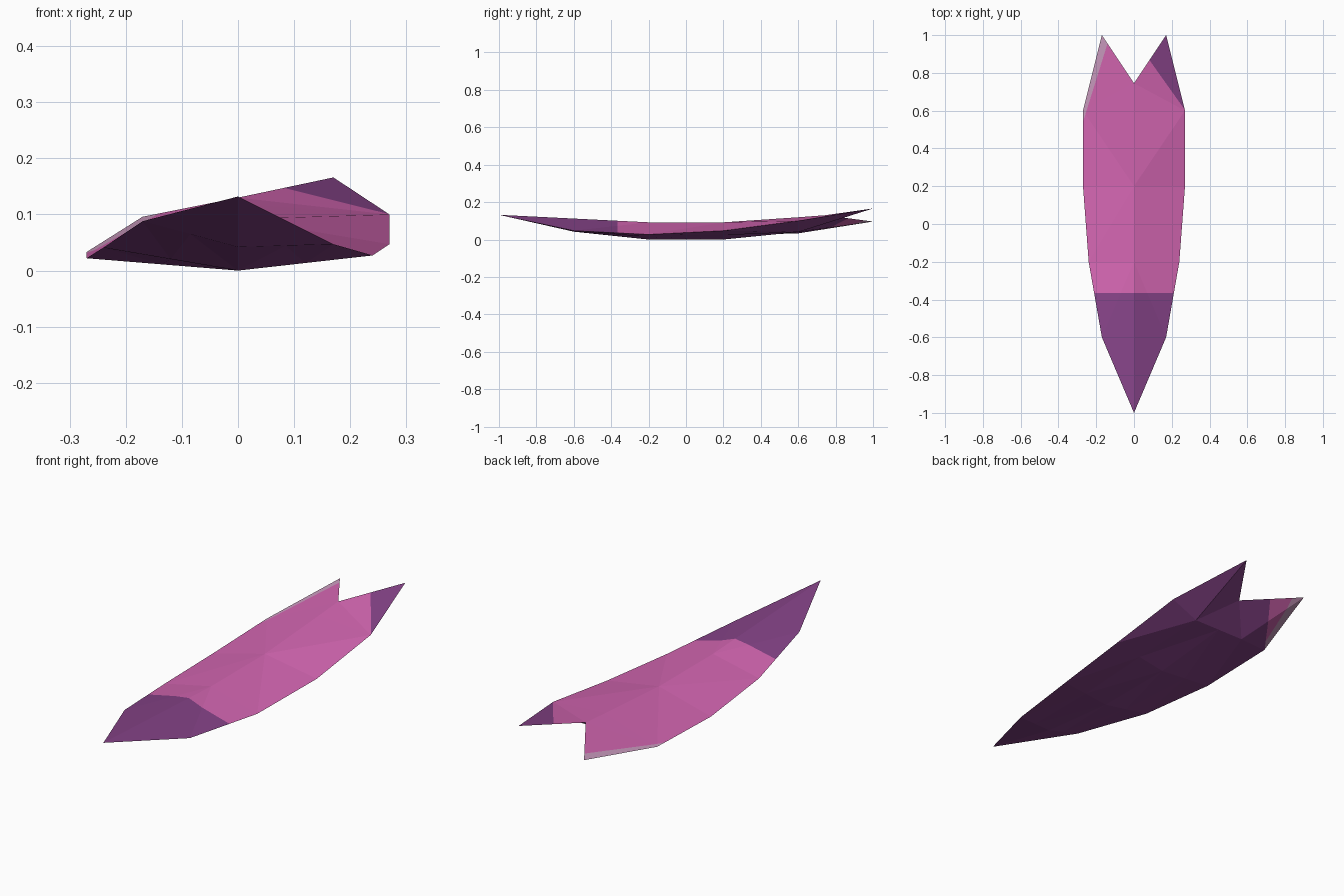
import bpy, bmesh
from mathutils import Vector

cube = bpy.data.objects.get("Cube")
if cube:
    bpy.data.objects.remove(cube, do_unlink=True)


def material(name, rgb):
    lin = [((c / 255 + 0.055) / 1.055) ** 2.4 for c in rgb] + [1.0]
    mat = bpy.data.materials.new(name)
    mat.use_nodes = True
    mat.diffuse_color = lin
    bsdf = mat.node_tree.nodes["Principled BSDF"]
    bsdf.inputs["Base Color"].default_value = lin
    bsdf.inputs["Roughness"].default_value = 0.8
    return mat


PINK, PURPLE, PALE = range(3)
mats = [material("pink", (212, 102, 178)),
        material("purple", (134, 67, 136)),
        material("pale_pink", (204, 156, 192))]

# Cross-sections: y, half width, right rim z, left rim z, ridge z, keel z
stations = [(-0.6, 0.17, 0.088, 0.047, 0.112, 0.042),
            (-0.2, 0.24, 0.041, 0.027, 0.092, 0.0),
            (0.2, 0.27, 0.022, 0.047, 0.092, 0.0),
            (0.6, 0.27, 0.033, 0.10, 0.119, 0.04)]

bm = bmesh.new()
side = bm.faces.layers.int.new("underside")


def face(under, *verts):
    f = bm.faces.new(verts if under else verts[::-1])
    f[side] = under


nose = bm.verts.new((0, -1, 0.132))
notch = bm.verts.new((0, 0.745, 0.13))
tips = [bm.verts.new((-0.17, 1, 0.096)), bm.verts.new((0.17, 1, 0.166))]

# Upper rows have a centre ridge, lower rows a keel and two inner points
upper, lower = [], []
for y, w, zr, zl, ridge, keel in stations:
    right = bm.verts.new((-w, y, zr))
    left = bm.verts.new((w, y, zl))
    upper.append([right, bm.verts.new((0, y, ridge)), left])
    last = y > 0.5
    inner = [bm.verts.new((s * w / 2, y, keel if last else (z + keel) / 2))
             for s, z in ((-1, zr), (1, zl))]
    lower.append([right, inner[0], bm.verts.new((0, y, keel)), inner[1], left])

# Body skins running from the nose to the last cross-section
for under, rows in ((0, upper), (1, lower)):
    for a, b in zip(rows[0], rows[0][1:]):
        face(under, nose, a, b)
    for r0, r1 in zip(rows, rows[1:]):
        for i in range(len(r0) - 1):
            face(under, r0[i], r1[i], r1[i + 1], r0[i + 1])

# Forked tail
top, bot = upper[-1], lower[-1]
face(0, top[0], tips[0], notch)
face(0, top[0], notch, top[1])
face(0, top[1], notch, top[2])
face(0, notch, tips[1], top[2])
face(1, bot[0], tips[0], bot[1])
face(1, bot[1], tips[0], notch)
face(1, bot[1], notch, bot[2])
face(1, bot[2], notch, bot[3])
face(1, bot[3], notch, tips[1])
face(1, bot[3], tips[1], bot[4])

bmesh.ops.triangulate(bm, faces=bm.faces[:])
bmesh.ops.recalc_face_normals(bm, faces=bm.faces[:])

# Cut the colour borders
NOSE_Y = -0.365
tail_line = (0.26, 0.185, 0.1818)
pale_line = (0.32, 0.10, 0.1404)


def beyond(p, line):
    return line[0] * abs(p.x) + line[1] * p.y > line[2]


def cut(co, no):
    bmesh.ops.bisect_plane(bm, geom=bm.verts[:] + bm.edges[:] + bm.faces[:],
                           dist=1e-5, plane_co=co, plane_no=no)


cut((0, NOSE_Y, 0), (0, 1, 0))
for s, line in ((-1, tail_line), (1, tail_line), (-1, pale_line)):
    cut((0, line[2] / line[1], 0), Vector((s * line[0], line[1], 0)).normalized())

# Colour faces by side and region
for f in bm.faces:
    p = f.calc_center_median()
    if f[side]:
        f.material_index = PURPLE
        if p.x < 0 and beyond(p, tail_line):
            f.material_index = PALE if beyond(p, pale_line) else PINK
    elif p.y < NOSE_Y or (p.x > 0 and beyond(p, tail_line)):
        f.material_index = PURPLE
    elif p.x < 0 and beyond(p, pale_line):
        f.material_index = PALE
    else:
        f.material_index = PINK

bm.faces.layers.int.remove(side)
mesh = bpy.data.meshes.new("forked_petal")
bm.to_mesh(mesh)
bm.free()
for m in mats:
    mesh.materials.append(m)
petal = bpy.data.objects.new("forked_petal", mesh)
bpy.context.collection.objects.link(petal)
